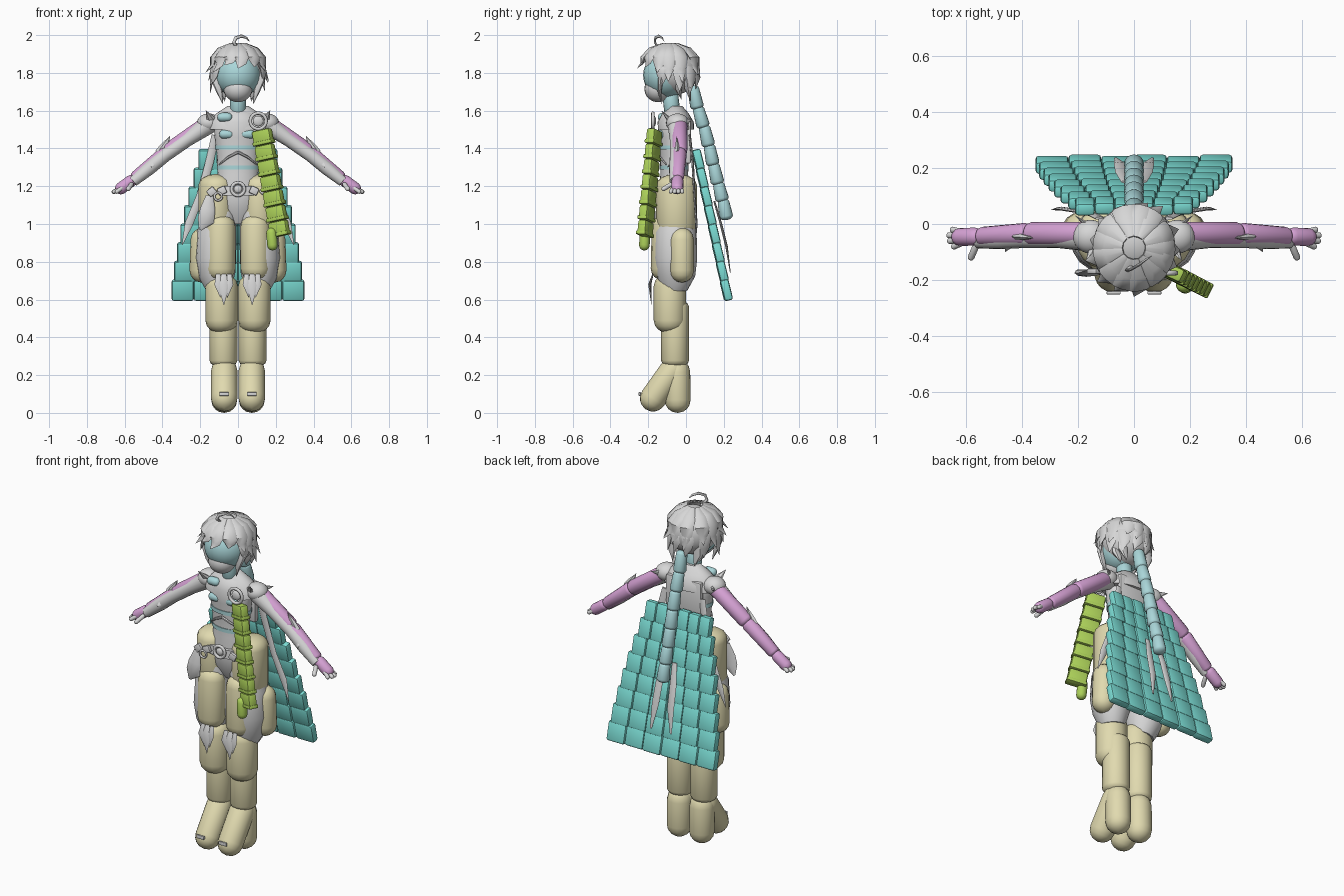
import bpy, bmesh, math, random
from mathutils import Vector, Matrix

random.seed(4)
cube = bpy.data.objects.get("Cube")
if cube:
    bpy.data.objects.remove(cube, do_unlink=True)


def material(name, r, g, b):
    m = bpy.data.materials.new(name)
    m.use_nodes = True
    m.diffuse_color = (r, g, b, 1)
    m.node_tree.nodes["Principled BSDF"].inputs["Base Color"].default_value = (r, g, b, 1)
    return m


GREY = material("light grey", .68, .68, .68)
TAN = material("pale khaki", .75, .70, .43)
GREEN = material("leaf green", .41, .63, .10)
TEAL = material("teal", .20, .72, .66)
BLUE = material("powder blue", .40, .67, .69)
PURPLE = material("orchid", .67, .36, .66)


def finish(name, bm, mat, angle=40):
    bmesh.ops.recalc_face_normals(bm, faces=bm.faces)
    me = bpy.data.meshes.new(name)
    bm.to_mesh(me)
    bm.free()
    me.materials.append(mat)
    for p in me.polygons:
        p.use_smooth = True
    me.set_sharp_from_angle(angle=math.radians(angle))
    ob = bpy.data.objects.new(name, me)
    bpy.context.scene.collection.objects.link(ob)
    return ob


def tube(name, pts, radii, mat, flat=1.0, ref=(0, 1, 0), sides=16):
    """Skin rings along a path; flat squeezes the rings along ref."""
    bm, pts, rings = bmesh.new(), [Vector(p) for p in pts], []
    for i, p in enumerate(pts):
        t = (pts[min(i + 1, len(pts) - 1)] - pts[max(i - 1, 0)]).normalized()
        u = Vector(ref).cross(t).normalized()
        v = t.cross(u)
        r = max(radii[i], .001)
        rings.append([bm.verts.new(p + u * r * math.cos(a) + v * r * flat * math.sin(a))
                      for a in (math.tau * k / sides for k in range(sides))])
    for lo, hi in zip(rings, rings[1:]):
        for k in range(sides):
            n = (k + 1) % sides
            bm.faces.new((lo[k], lo[n], hi[n], hi[k]))
    bm.faces.new(rings[0])
    bm.faces.new(rings[-1])
    return finish(name, bm, mat)


def capsule(name, a, b, r, mat, flat=1.0, dome=1.0, r2=None, ref=(0, 1, 0)):
    """Round-ended bar whose tips are at a and b."""
    a, b = Vector(a), Vector(b)
    d = (b - a).normalized()
    r2 = r2 or r
    steps = [math.radians(q) for q in (0, 25, 45, 65, 90)]
    pts = [a + d * r * dome * (1 - math.cos(q)) for q in steps]
    pts += [b - d * r2 * dome * (1 - math.cos(q)) for q in reversed(steps)]
    radii = [r * math.sin(q) for q in steps] + [r2 * math.sin(q) for q in reversed(steps)]
    return tube(name, pts, radii, mat, flat, ref)


def blocks(name, matrices, mat, bevel):
    bm = bmesh.new()
    for m in matrices:
        bmesh.ops.create_cube(bm, size=1, matrix=m)
    bmesh.ops.bevel(bm, geom=bm.edges[:], offset=bevel, segments=2, profile=.5, affect='EDGES')
    return finish(name, bm, mat)


def ball(name, centre, size, mat):
    bm = bmesh.new()
    bmesh.ops.create_uvsphere(bm, u_segments=24, v_segments=16, radius=1,
                              matrix=Matrix.LocRotScale(Vector(centre), None, Vector(size)))
    return finish(name, bm, mat)


def ring(name, centre, major, minor):
    bpy.ops.mesh.primitive_torus_add(location=centre, rotation=(math.pi / 2, 0, 0), major_segments=24,
                                     minor_segments=8, major_radius=major, minor_radius=minor)
    ob = bpy.context.object
    ob.name = name
    ob.data.materials.append(GREY)
    bpy.ops.object.shade_smooth()


def lerp(a, b, t):
    return Vector(a).lerp(Vector(b), t)


# Legs, trousers and arms, both sides
for s, side in ((1, "left"), (-1, "right")):
    def n(part):
        return side + "_" + part

    capsule(n("heel"), (s * .073, -.043, 0), (s * .073, -.048, .285), .069, TAN)
    capsule(n("toe"), (s * .073, -.215, .02), (s * .073, -.03, .28), .07, TAN)
    capsule(n("shin"), (s * .077, -.058, .24), (s * .077, -.058, .6), .074, TAN, dome=.5)
    capsule(n("knee"), (s * .087, -.085, .42), (s * .087, -.085, .74), .086, TAN, dome=.8)
    tube(n("trouser"), [(s * .1, -.065, .66), (s * .112, -.055, .73), (s * .118, -.055, .82),
                        (s * .112, -.055, .95), (s * .08, -.055, 1.1)],
         [.07, .098, .108, .105, .075], GREY, 1.06)
    capsule(n("hip"), (s * .113, -.05, .93), (s * .113, -.05, 1.265), .096, TAN, 1.12, .6)
    capsule(n("front_hem"), (s * .092, -.118, .7), (s * .092, -.11, 1.05), .078, TAN, .9, .8)
    capsule(n("side_hem"), (s * .195, -.022, .69), (s * .185, -.022, .98), .064, TAN)
    # Knee guard leaves
    for dx, w, low in ((0, .032, .57), (-.03, .02, .61), (.03, .02, .61)):
        tube(n("knee_guard"), [(s * .075 + dx, -.175, .735), (s * .075 + dx, -.192, .68),
                               (s * .075 + dx * .6, -.183, low)], [.012, w, 0], GREY, .3, sides=6)
    blocks(n("toe_plate"), [Matrix.LocRotScale(Vector((s * .073, -.245, .1)), None,
                                              Vector((.05, .012, .02)))], GREY, .003)

    shoulder, elbow, wrist = (s * .15, -.035, 1.54), (s * .385, -.035, 1.375), (s * .555, -.045, 1.235)
    capsule(n("upper_arm"), shoulder, elbow, .042, PURPLE, dome=.6)
    capsule(n("forearm"), lerp(shoulder, elbow, .93), wrist, .04, PURPLE, dome=.6, r2=.034)
    capsule(n("palm"), lerp(elbow, wrist, .92), (s * .645, -.047, 1.17), .032, PURPLE)
    # Sleeve shells lie slightly forward and under the arm
    drop = Vector((0, -.014, -.01))
    tube(n("sleeve"), [Vector(shoulder) + drop, lerp(shoulder, elbow, .5) + drop, Vector(elbow) + drop,
                       lerp(elbow, wrist, .5) + drop, Vector(wrist) + drop],
         [.05, .037, .036, .036, .028], GREY)
    ball(n("shoulder_cap"), (s * .155, -.045, 1.535), (.062, .06, .05), GREY)
    for tip, base in (((s * .36, -.05, 1.465), (s * .41, -.045, 1.375)),
                      ((s * .46, -.1, 1.3), (s * .43, -.055, 1.34)),
                      ((s * .17, -.13, 1.6), (s * .13, -.07, 1.53)),
                      ((s * .21, .03, 1.55), (s * .13, -.03, 1.53))):
        tube(n("cuff_spike"), [base, lerp(base, tip, .4), tip], [.03, .022, 0], GREY, .5, sides=6)
    for k, reach in enumerate((.655, .668, .665, .65)):
        y = -.018 - .022 * k
        capsule(n("finger"), (s * .595, -.035 - .008 * k, 1.205), (s * reach, y, 1.165), .011, GREY)
    capsule(n("thumb"), (s * .56, -.07, 1.215), (s * .585, -.128, 1.18), .012, GREY, ref=(0, 0, 1))

    # Long ribbons beside and behind the body
    tube(n("side_ribbon"), [(s * .12, .02, 1.47), (s * .15, .035, 1.33), (s * .2, .045, 1.15),
                            (s * .26, .055, 1.0), (s * .295, .05, .89)],
         [.02, .022, .02, .022, .002], GREY, .3, sides=8)
    tube(n("back_ribbon"), [(s * .03, .15, 1.12), (s * .045, .185, 1.0), (s * .05, .215, .88),
                            (s * .065, .235, .74)], [.016, .022, .022, .006], GREY, .3, sides=8)

# Torso and capelet
body = [(1.0, .05), (1.08, .115), (1.17, .128), (1.26, .108), (1.36, .112), (1.46, .124),
        (1.54, .13), (1.585, .095), (1.61, .045)]
tube("torso", [(0, -.062, z) for z, r in body], [r for z, r in body], GREY, .68, sides=24)
tube("capelet", [(0, -.052, z) for z in (1.5, 1.54, 1.585, 1.625)], [.165, .16, .115, .055],
     GREY, .58, sides=24)
blocks("coat_back", [Matrix.LocRotScale(Vector((0, .012, 1.44)), None, Vector((.23, .03, .24)))], GREY, .01)
capsule("neck", (0, -.07, 1.57), (0, -.085, 1.7), .042, BLUE, dome=.4)
for z, r in ((1.3, .112), (1.405, .121)):
    tube("rib_band", [(0, -.063, z - .011), (0, -.063, z + .011)], [r, r], BLUE, .69, sides=24)
for x, z in ((-.07, 1.565), (-.06, 1.475), (.05, 1.475)):
    capsule("chest_patch", (x - .04, -.125, z), (x + .04, -.125, z), .024, BLUE)
for s in (-1, 1):
    tube("rib_trim", [(0, -.148, 1.38), (s * .05, -.14, 1.355), (s * .1, -.105, 1.315)],
         [.008, .007, .004], GREY, sides=6)

# Belt with buckle and hanging pouch
tube("belt", [(0, -.062, 1.15), (0, -.062, 1.2)], [.155, .15], GREY, .69, sides=24)
ring("buckle", (0, -.172, 1.185), .034, .009)
ball("buckle_stone", (0, -.17, 1.185), (.022, .012, .022), GREY)
blocks("belt_plates", [Matrix.LocRotScale(Vector((x, -.168, 1.185 - abs(x) * .1)),
                                          Matrix.Rotation(x * 5, 3, 'Y').to_quaternion(),
                                          Vector((.045, .02, .04))) for x in (-.14, -.085, .085, .14)], GREY, .006)
tube("hip_pouch", [(-.15, -.165, 1.15), (-.16, -.175, 1.08), (-.17, -.175, 1.02), (-.2, -.165, .97)],
     [.02, .04, .045, .008], GREY, .3, sides=8)
ring("pouch_ring", (-.105, -.175, 1.145), .02, .006)

# Head, face and hair
ball("head", (0, -.106, 1.788), (.12, .121, .12), BLUE)
ball("chin", (0, -.148, 1.715), (.076, .072, .07), GREY)
ball("hair_cap", (0, -.063, 1.818), (.136, .134, .134), GREY)
for row, (drop, count) in enumerate(((0, 13), (.07, 11))):
    for k in range(count):
        a = math.tau * (k + row * .5) / count + random.uniform(-.1, .1)
        c, f = math.cos(a), math.sin(a)
        front = max(-f, 0)
        if row and front > .6:
            continue
        low = 1.765 - drop + .075 * front + random.uniform(-.02, .03)
        mid = 1.88 - drop * .8
        out = .158 - row * .02 + random.uniform(0, .018)
        tube("hair_lock", [(c * .04, -.085 + f * .04, 1.955 - drop * .3),
                           (c * .1, -.085 + f * .105, 1.925 - drop * .5),
                           (c * .136, -.085 + f * .145, mid),
                           (c * .14, -.085 + f * .148, (mid + low) / 2),
                           (c * out + f * .02, -.085 + f * out, low)],
             [.012, .036, .042, .028, 0], GREY, .3, (c, f, 1), sides=8)
for s in (-1, 1):
    tube("side_lock", [(s * .11, -.12, 1.84), (s * .118, -.135, 1.76), (s * .098, -.14, 1.7),
                       (s * .08, -.13, 1.635)], [.02, .024, .016, 0], GREY, .6, sides=8)
    for y, z in ((-.05, 1.66), (0, 1.65)):
        tube("nape_lock", [(s * .08, y, 1.8), (s * .085, y + .01, 1.72), (s * .07, y + .025, z)],
             [.03, .03, 0], GREY, .6, sides=8)
tube("crown_curl", [(.0, -.14, 1.93), (-.022, -.165, 1.96), (-.012, -.162, 1.985), (.018, -.145, 1.995),
                    (.045, -.125, 1.985), (.062, -.115, 1.965)],
     [.008, .01, .01, .009, .006, 0], GREY, .6, sides=8)

# Braid
braid = [(.035, 1.72), (.062, 1.61), (.095, 1.51), (.122, 1.41), (.145, 1.31), (.17, 1.21),
         (.195, 1.12), (.217, 1.025)]
for (y0, z0), (y1, z1) in zip(braid, braid[1:]):
    capsule("braid_link", (0, y0, z0 + .012), (0, y1, z1 - .004), .031, BLUE, 1, .6, .036, (1, 0, 0))

# Stepped cape of overlapping cells
widths = (.21, .235, .262, .285, .305, .322, .338, .351)
for i, half in enumerate(widths):
    t = i / 7
    cells = []
    for k in range(6):
        w = half / 3
        place = Vector((-half + w * (k + .5), .063 + .148 * t + .004 * (k % 2), 1.34 - .69 * t))
        turn = Matrix.Rotation(.24, 3, 'X').to_quaternion()
        cells.append(Matrix.LocRotScale(place, turn, Vector((w, .045, .112))))
    blocks("cape_row", cells, TEAL, .012)

# Front sash and its medallion
top, end = Vector((.125, -.165, 1.5)), Vector((.225, -.218, .935))
lean = (top - end).to_track_quat('Z', 'Y')
axis = (top - end).normalized()
across = Vector((.87, -.42, 0))
across = (across - axis * across.dot(axis)).normalized()
depth = axis.cross(across)
basis = Matrix((across, depth, axis)).transposed().to_quaternion()
for i in range(7):
    p = lerp(top, end, (i + .5) / 7)
    blocks("sash_link", [Matrix.LocRotScale(p, basis, Vector((.106, .05, .08)))], GREEN, .012)
    blocks("sash_rim", [Matrix.LocRotScale(p - axis * .03, basis, Vector((.112, .056, .02)))], GREEN, .005)
capsule("sash_tail", (.185, -.222, .86), (.175, -.215, .98), .028, GREEN)
ring("medallion_ring", (.107, -.175, 1.545), .042, .009)
ball("medallion", (.107, -.17, 1.545), (.028, .012, .028), GREY)
